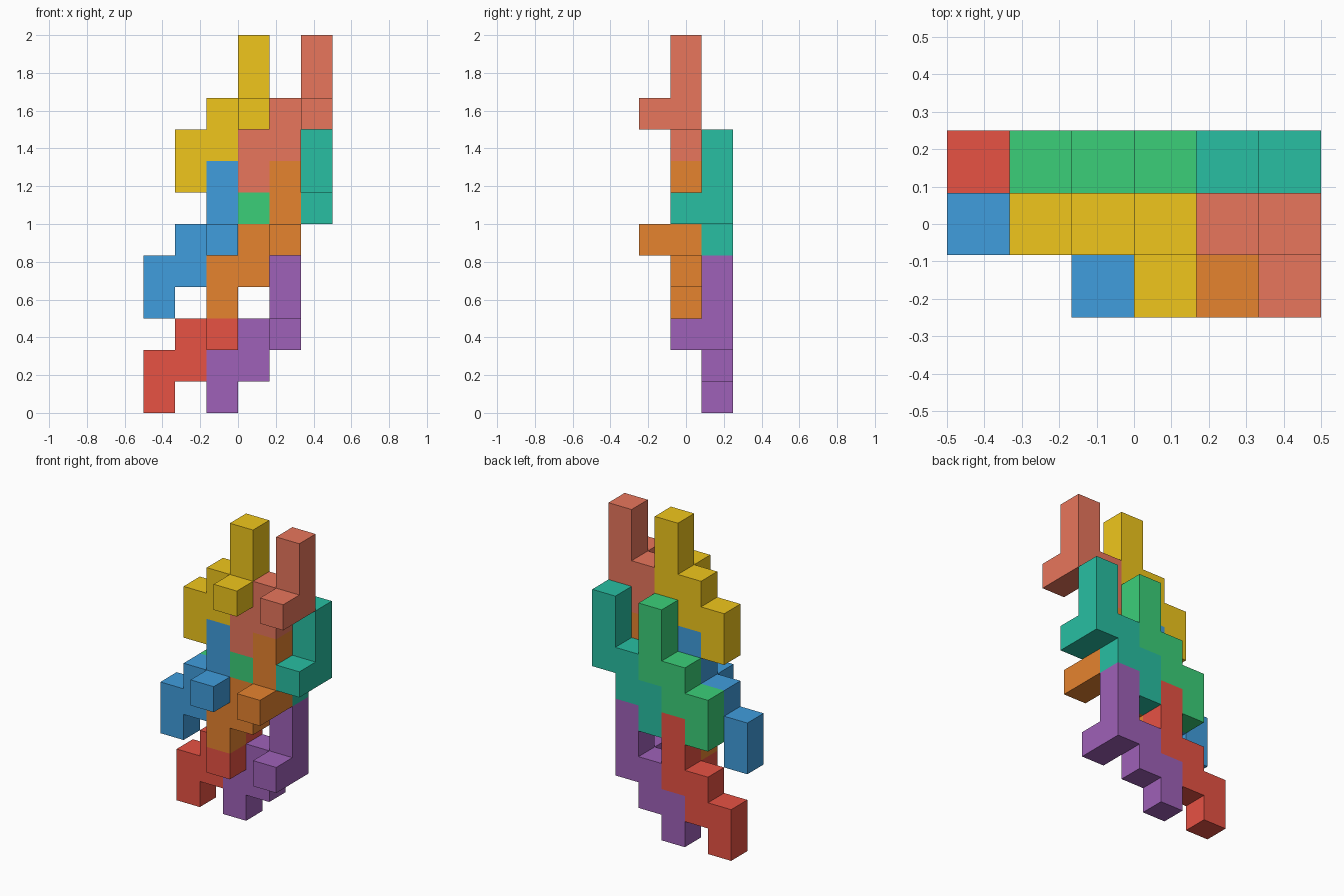
import bpy, bmesh
from mathutils import Color, Vector

if "Cube" in bpy.data.objects:
    bpy.data.objects.remove(bpy.data.objects["Cube"])

U = 1 / 6  # edge of one unit cube

# One puzzle piece: a stair of upright bars with a single peg towards the front
PIECE = {(0, 0, 0), (0, 0, 1), (1, 0, 1), (1, 0, 2),
         (2, 0, 2), (2, 0, 3), (2, 0, 4), (2, -1, 2)}

# name, grid offset, sRGB colour
PIECES = [
    ("red_piece", (0, 2, 0), (231, 82, 68)),
    ("purple_piece", (2, 2, 0), (159, 97, 184)),
    ("blue_piece", (0, 1, 3), (64, 157, 221)),
    ("orange_piece", (2, 1, 3), (230, 131, 47)),
    ("green_piece", (1, 2, 4), (59, 207, 121)),
    ("teal_piece", (3, 2, 4), (40, 191, 162)),
    ("yellow_piece", (1, 1, 7), (240, 198, 28)),
    ("coral_piece", (3, 1, 7), (232, 118, 92)),
]


def build_piece(name, offset, rgb):
    bm = bmesh.new()
    origin = Vector((-3, -1.5, 0)) + Vector(offset)
    # Skin the cells: one square wherever a cell has no neighbour
    for cell in PIECE:
        for axis in range(3):
            for side in (0, 1):
                near = list(cell)
                near[axis] += 2 * side - 1
                if tuple(near) in PIECE:
                    continue
                corners = []
                for a, b in ((0, 0), (1, 0), (1, 1), (0, 1)):
                    p = Vector(cell)
                    p[axis] += side
                    p[(axis + 1) % 3] += a
                    p[(axis + 2) % 3] += b
                    corners.append(bm.verts.new((p + origin) * U))
                bm.faces.new(corners if side else corners[::-1])
    bmesh.ops.remove_doubles(bm, verts=bm.verts, dist=1e-4)
    # Merge coplanar squares into clean flat faces
    bmesh.ops.dissolve_limit(bm, angle_limit=0.01, verts=bm.verts, edges=bm.edges)
    mesh = bpy.data.meshes.new(name)
    bm.to_mesh(mesh)
    bm.free()
    # Piece colour, stored as linear light
    mat = bpy.data.materials.new(name + "_colour")
    linear = Color([c / 255 for c in rgb]).from_srgb_to_scene_linear()
    mat.diffuse_color = (*linear, 1)
    mat.use_nodes = True
    mat.node_tree.nodes["Principled BSDF"].inputs["Base Color"].default_value = mat.diffuse_color
    mesh.materials.append(mat)
    bpy.context.collection.objects.link(bpy.data.objects.new(name, mesh))


for spec in PIECES:
    build_piece(*spec)
